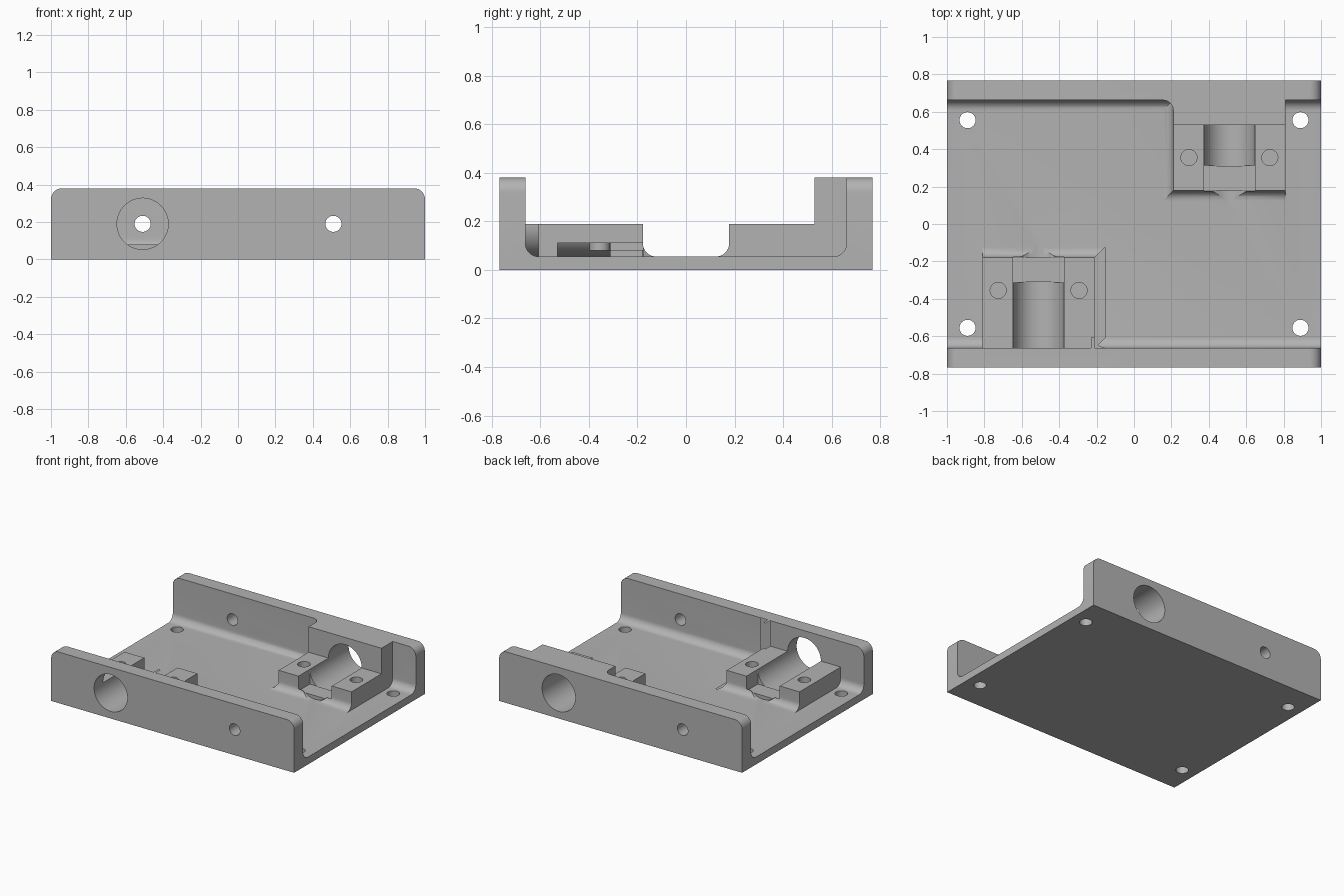
import bpy, bmesh, math
from mathutils import Matrix, Vector

cube = bpy.data.objects.get("Cube")
if cube:
    bpy.data.objects.remove(cube, do_unlink=True)

# Main dimensions
HALF_Y, HEIGHT, FLOOR = 0.768, 0.38, 0.055
WALL_Y = 0.662                      # inner face of the walls
X0, X1, AXIS = 0.21, 0.81, 0.51     # bearing block sides and bore centre
FRONT, STEP, LOW = 0.178, 0.53, 0.19
FILLET, BORE, HOLE = 0.055, 0.137, 0.043
HALF_TURN = Matrix.Rotation(math.pi, 4, "Z")
X, Y, Z = Vector((1, 0, 0)), Vector((0, 1, 0)), Vector((0, 0, 1))

metal = bpy.data.materials.new("grey metal")
metal.use_nodes = True
metal.diffuse_color = (0.45, 0.45, 0.45, 1)
metal.node_tree.nodes["Principled BSDF"].inputs["Base Color"].default_value = metal.diffuse_color


def finish(name, bm):
    bmesh.ops.recalc_face_normals(bm, faces=bm.faces[:])
    mesh = bpy.data.meshes.new(name)
    bm.to_mesh(mesh)
    bm.free()
    mesh.materials.append(metal)
    obj = bpy.data.objects.new(name, mesh)
    bpy.context.collection.objects.link(obj)
    return obj


def loft(name, start, end):
    """Closed solid between two matching outlines."""
    bm = bmesh.new()
    a, b = [[bm.verts.new(p) for p in ring] for ring in (start, end)]
    bm.faces.new(a)
    bm.faces.new(b[::-1])
    for i in range(len(a)):
        j = (i + 1) % len(a)
        bm.faces.new((a[i], b[i], b[j], a[j]))
    return finish(name, bm)


def box(name, x, y, z):
    ring = [(x[0], y[0]), (x[1], y[0]), (x[1], y[1]), (x[0], y[1])]
    return loft(name, [(*p, z[0]) for p in ring], [(*p, z[1]) for p in ring])


def cylinder(name, base, axis, length, radius):
    side = X if axis != X else Y
    other = axis.cross(side)
    ring = []
    for i in range(64):
        t = math.tau * i / 64
        ring.append(Vector(base) + radius * (side * math.cos(t) + other * math.sin(t)))
    return loft(name, ring, [p + axis * length for p in ring])


def fillet(name, corner, u, v, along, start, end, mitre=0):
    """Concave strip in the corner between two faces with normals u and v."""
    back, steps = 0.02, 10
    profile = [(-back, FILLET), (-back, -back), (FILLET, -back)]
    for i in range(steps + 1):
        t = math.pi / 2 * i / steps
        profile.append((FILLET * (1 - math.sin(t)), FILLET * (1 - math.cos(t))))
    base = [Vector(corner) + u * a + v * b for a, b in profile]
    first = [p + along * (start - mitre * a) for p, (a, b) in zip(base, profile)]
    return loft(name, first, [p + along * end for p in base])


def wall():
    """Side wall with rounded upper ends."""
    r = 0.06
    ring = [(-1, 0), (1, 0)]
    for sign, first in ((1, 0), (-1, math.pi / 2)):
        for i in range(11):
            t = first + math.pi / 2 * i / 10
            ring.append((sign * (1 - r) + r * math.cos(t), HEIGHT - r + r * math.sin(t)))
    return loft("wall", [(x, WALL_Y, z) for x, z in ring],
                [(x, HALF_Y, z) for x, z in ring])


def solid_parts():
    return [
        wall(),
        box("bearing_block", (X0, X1), (FRONT, WALL_Y + 0.04), (0.02, LOW)),
        box("block_back", (X0, X1), (STEP, WALL_Y + 0.04), (0.02, HEIGHT)),
        fillet("wall_fillet", (0, WALL_Y, FLOOR), -Y, Z, X, -1, X0 + 0.02),
        fillet("pocket_fillet", (0, WALL_Y, FLOOR), -Y, Z, X, X1 - 0.02, 1),
        fillet("side_fillet", (X0, 0, FLOOR), -X, Z, Y, FRONT, WALL_Y + 0.02, 1),
        fillet("front_fillet", (0, FRONT, FLOOR), -Y, Z, X, X0, X1, 1),
        fillet("corner_fillet", (X0, WALL_Y, 0), -X, -Y, Z, 0.03, HEIGHT),
    ]


def cutting_parts():
    parts = [
        cylinder("bore", (AXIS, 0.31, LOW), Y, 0.6, BORE),
        cylinder("bore_mouth", (AXIS, 0.11, LOW), Y, FRONT + 0.002 - 0.11, BORE),
        box("slot", (AXIS - BORE, AXIS + BORE), (FRONT - 0.002, 0.312), (0.08, 0.3)),
        cylinder("wall_hole", (-AXIS, 0.6, LOW), Y, 0.3, HOLE),
    ]
    for x in (-0.89, 0.89):
        parts.append(cylinder("mounting_hole", (x, 0.555, -0.1), Z, 0.3, HOLE))
    for x in (AXIS - 0.216, AXIS + 0.216):
        parts.append(cylinder("screw_hole", (x, 0.355, 0.08), Z, 0.2, HOLE))
    return parts


body = box("bearing_base", (-1, 1), (-HALF_Y, HALF_Y), (0, FLOOR))
bpy.ops.object.select_all(action="DESELECT")
bpy.context.view_layer.objects.active = body
body.select_set(True)

# Merge the solids, then cut the holes, each also turned half round
for make, operation in ((solid_parts, "UNION"), (cutting_parts, "DIFFERENCE")):
    for turned in (False, True):
        for part in make():
            if turned:
                part.data.transform(HALF_TURN)
            part.hide_render = True
            mod = body.modifiers.new(part.name, "BOOLEAN")
            mod.operation, mod.solver, mod.object = operation, "EXACT", part
            bpy.ops.object.modifier_apply(modifier=mod.name)
            bpy.data.objects.remove(part, do_unlink=True)

bpy.ops.object.shade_smooth_by_angle(angle=math.radians(30))
